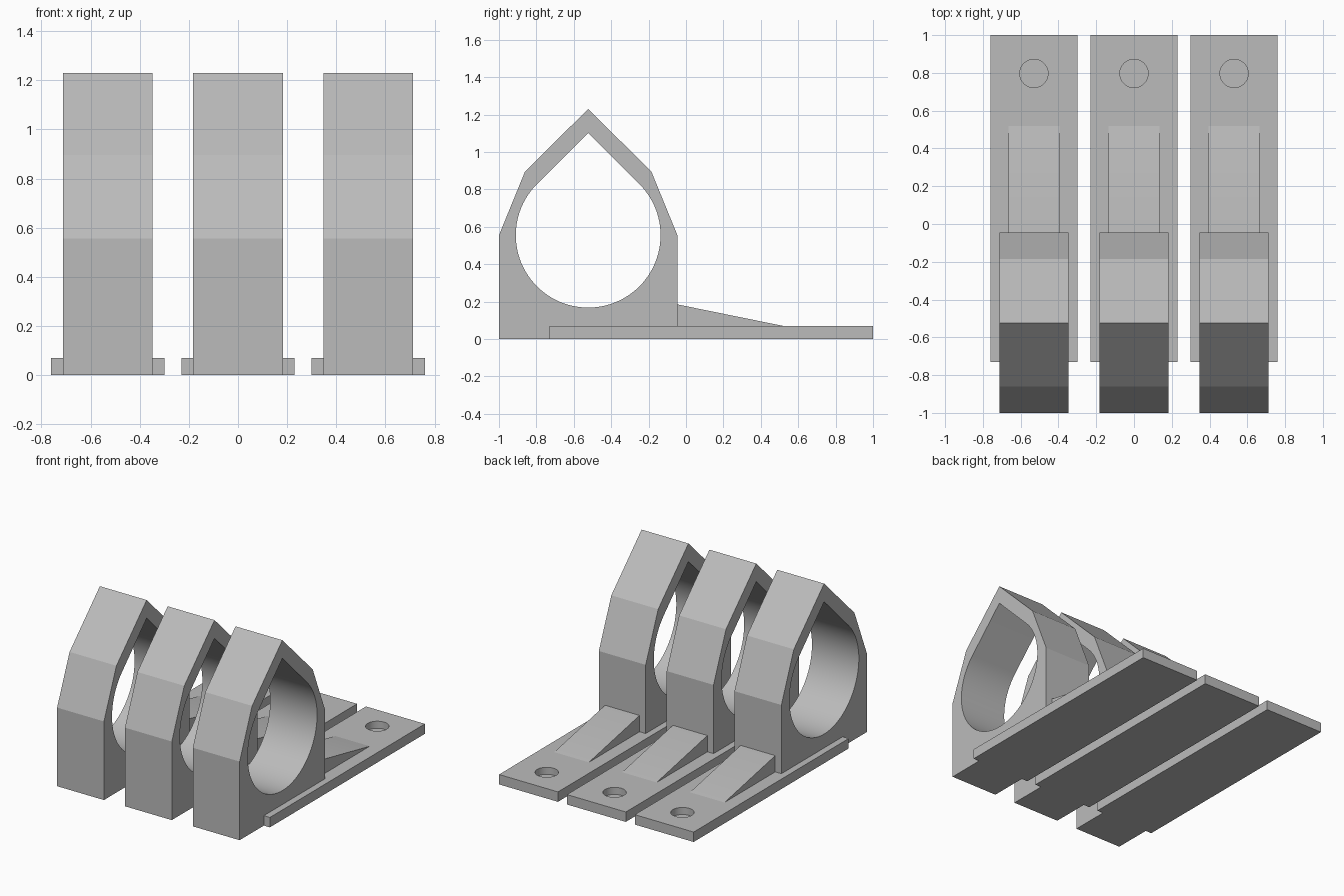
import bpy, bmesh, math
from mathutils import Vector

if "Cube" in bpy.data.objects:
    bpy.data.objects.remove(bpy.data.objects["Cube"])

grey = bpy.data.materials.new("grey")
grey.diffuse_color = (0.5, 0.5, 0.5, 1)
grey.use_nodes = True
grey.node_tree.nodes["Principled BSDF"].inputs["Base Color"].default_value = grey.diffuse_color


def prism(name, loops, place, depth):
    """Fill an outline (with optional hole loops) and extrude it by depth."""
    bm = bmesh.new()
    for loop in loops:
        vs = [bm.verts.new(place(a, b)) for a, b in loop]
        for i, v in enumerate(vs):
            bm.edges.new((v, vs[(i + 1) % len(vs)]))
    bmesh.ops.triangle_fill(bm, edges=bm.edges[:], use_beauty=True)
    out = bmesh.ops.extrude_face_region(bm, geom=bm.faces[:], use_keep_orig=True)
    moved = [g for g in out["geom"] if isinstance(g, bmesh.types.BMVert)]
    bmesh.ops.translate(bm, verts=moved, vec=Vector(depth))
    bmesh.ops.recalc_face_normals(bm, faces=bm.faces[:])
    mesh = bpy.data.meshes.new(name)
    bm.to_mesh(mesh)
    bm.free()
    mesh.materials.append(grey)
    ob = bpy.data.objects.new(name, mesh)
    bpy.context.collection.objects.link(ob)
    bpy.ops.object.select_all(action='DESELECT')
    ob.select_set(True)
    bpy.context.view_layer.objects.active = ob
    bpy.ops.object.shade_smooth_by_angle(angle=math.radians(20))
    return ob


def arc(cx, cy, r, start, end, n):
    return [(cx + r * math.cos(math.radians(start + (end - start) * i / n)),
             cy + r * math.sin(math.radians(start + (end - start) * i / n)))
            for i in range(n + 1)]


CY, CZ, R = -0.523, 0.555, 0.387
half = [(0.477, 0), (0.477, 0.555), (0.338, 0.895)]
outline = ([(CY + y, z) for y, z in half] + [(CY, 1.23)]
           + [(CY - y, z) for y, z in reversed(half)])
# Round bore running tangentially into a 45 degree point
teardrop = arc(CY, CZ, R, 135, 405, 72) + [(CY, CZ + R * math.sqrt(2))]
screw = arc(0, 0.797, 0.075, 0, 360, 40)[:-1]

for i, x in enumerate((-0.53, 0, 0.53), 1):
    def side(w):
        return lambda y, z: (x - w, y, z)

    def flat(px, py):
        return (x + px, py, 0)

    # Pointed ring holder
    prism(f"ring_holder_{i}", [outline, teardrop], side(0.183), (0.366, 0, 0))
    # Mounting plate with a blind screw hole
    plate = [(-0.23, -0.73), (0.23, -0.73), (0.23, 1), (-0.23, 1)]
    prism(f"mounting_plate_{i}", [plate, screw], flat, (0, 0, 0.07))
    prism(f"screw_hole_floor_{i}", [screw], flat, (0, 0, 0.02))
    # Sloping brace between holder and plate
    brace = [(-0.06, 0.04), (0.52, 0.04), (0.52, 0.07), (-0.046, 0.185), (-0.06, 0.185)]
    prism(f"brace_{i}", [brace], side(0.135), (0.27, 0, 0))
